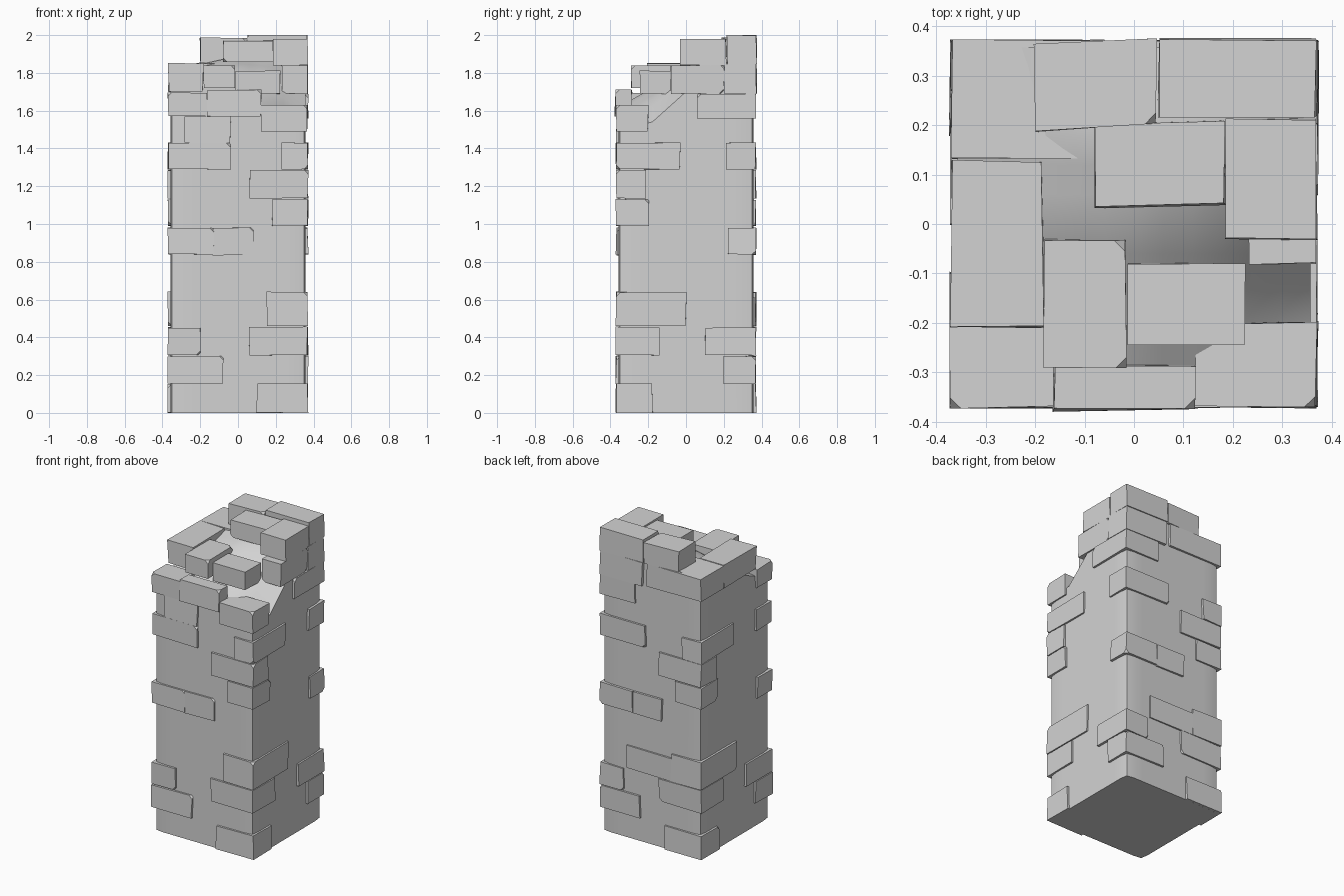
import bpy, bmesh, random
from mathutils import Vector

random.seed(4)
if "Cube" in bpy.data.objects:
    bpy.data.objects.remove(bpy.data.objects["Cube"], do_unlink=True)

stone = bpy.data.materials.new("grey stone")
stone.use_nodes = True
grey = (0.65, 0.65, 0.65, 1)
stone.diffuse_color = grey
stone.node_tree.nodes["Principled BSDF"].inputs["Base Color"].default_value = grey

CORE = 0.357   # half width of the pillar core
OUT = 0.37     # half width over the raised stones


def finish(bm, name):
    bmesh.ops.recalc_face_normals(bm, faces=bm.faces)
    mesh = bpy.data.meshes.new(name)
    bm.to_mesh(mesh)
    bm.free()
    mesh.materials.append(stone)
    obj = bpy.data.objects.new(name, mesh)
    bpy.context.collection.objects.link(obj)
    return obj


def block(name, xs, ys, zs, chips=1, skew=0.0):
    """Rough stone block with slightly uneven corners and a few chipped ones."""
    bm = bmesh.new()
    bmesh.ops.create_cube(bm, size=1)
    for v in bm.verts:
        x, y, z = (r[1] if c > 0 else r[0] for r, c in zip((xs, ys, zs), v.co))
        y += skew * (x - sum(xs) / 2)
        wobble = [random.uniform(-0.004, 0.004) for _ in range(2)]
        v.co = Vector((x + wobble[0], y + wobble[1], z + random.uniform(-0.002, 0.002)))
        v.co.z = min(2, max(0, v.co.z))
    picked = random.sample(list(bm.verts), chips)
    if picked:
        bmesh.ops.bevel(bm, geom=picked, offset=0.022, segments=1, affect='VERTICES')
    return finish(bm, name)


# Broken core: height of the top by row (front to back) and column (left to right)
heights = [
    (1.59, 1.62, 1.62, 1.56, 1.50),
    (1.66, 1.69, 1.72, 1.66, 1.54),
    (1.74, 1.80, 1.83, 1.80, 1.70),
    (1.80, 1.85, 1.89, 1.89, 1.84),
    (1.82, 1.86, 1.87, 1.88, 1.86),
]


def top_height(x, y):
    u, v = ((c / CORE + 1) * 2 for c in (x, y))
    i, j = min(3, max(0, int(u))), min(3, max(0, int(v)))
    fu, fv = u - i, v - j
    low = heights[j][i] * (1 - fu) + heights[j][i + 1] * fu
    high = heights[j + 1][i] * (1 - fu) + heights[j + 1][i + 1] * fu
    return low * (1 - fv) + high * fv


bm = bmesh.new()
bmesh.ops.create_grid(bm, x_segments=12, y_segments=12, size=CORE)
for v in bm.verts:
    v.co.z = top_height(v.co.x, v.co.y)
    if min(abs(v.co.x), abs(v.co.y)) > CORE - 0.01:
        v.co.x *= 0.98
        v.co.y *= 0.98
rim = [e for e in bm.edges if e.is_boundary]
sides = bmesh.ops.extrude_edge_only(bm, edges=rim)["geom"]
for v in sides:
    if isinstance(v, bmesh.types.BMVert):
        v.co.z = 0
bmesh.ops.holes_fill(bm, edges=[e for e in bm.edges if e.is_boundary], sides=0)
core = finish(bm, "pillar_core")
bpy.context.view_layer.objects.active = core
core.select_set(True)
bpy.ops.object.shade_smooth_by_angle(angle=0.6)
core.select_set(False)


# Corner stones, repeated on opposite corners: bottom, top, reach along x, reach along y
def corner_stones(name, sx, sy, rows):
    for n, (z0, z1, a, b) in enumerate(rows):
        xs = sorted((sx * OUT, sx * (OUT - a)))
        ys = sorted((sy * OUT, sy * (OUT - b)))
        block(f"{name}_{n + 1}", xs, ys, (z0, z1))


long_rows = [
    (0.0, 0.155, 0.27, 0.19),
    (0.305, 0.455, 0.31, 0.23),
    (0.46, 0.64, 0.22, 0.37),
    (0.99, 1.13, 0.19, 0.17),
    (1.135, 1.285, 0.31, 0.16),
    (1.29, 1.43, 0.14, 0.34),
]
short_rows = [
    (0.155, 0.3, 0.29, 0.17),
    (0.305, 0.45, 0.17, 0.27),
    (0.84, 0.98, 0.24, 0.15),
    (1.29, 1.43, 0.33, 0.16),
]
corner_stones("front_left_image_corner", -1, -1, short_rows)
corner_stones("back_right_image_corner", 1, 1, short_rows)
corner_stones("front_near_corner", 1, -1, long_rows)
corner_stones("back_near_corner", -1, 1, long_rows)

# Stones set in the middle of the faces
for name, s in (("front", -1), ("back", 1)):
    ys = sorted((s * (OUT - 0.002), s * 0.3))
    mid = sorted((s * 0.13, s * -0.08))
    block(name + "_face_stone", mid, ys, (0.835, 0.98))
block("front_upper_face_stone", (-0.28, -0.04), (-0.368, -0.28), (1.43, 1.57))
block("back_lower_face_stone", (-0.17, 0.18), (0.3, 0.368), (0.46, 0.61))

# Crumbling crown courses: x range, y range, z range, chips, skew
crown = {
    "crown_back_right": ((0.05, 0.368), (0.215, 0.373), (1.85, 2.0), 0, 0),
    "crown_back_middle": ((-0.2, 0.043), (0.195, 0.373), (1.85, 1.985), 1, 0.05),
    "crown_centre": ((-0.077, 0.183), (0.037, 0.203), (1.86, 1.97), 1, 0.04),
    "crown_right_side": ((0.188, 0.368), (-0.03, 0.212), (1.84, 1.98), 1, 0),
    "crown_left_side": ((-0.368, -0.185), (-0.208, 0.128), (1.7, 1.85), 0, 0),
    "crown_back_left": ((-0.37, 0.03), (0.13, 0.372), (1.7, 1.85), 0, 0),
    "crown_inner_left": ((-0.18, -0.015), (-0.288, -0.03), (1.72, 1.84), 2, 0),
    "crown_inner_front": ((-0.012, 0.225), (-0.243, -0.08), (1.69, 1.81), 0, 0),
    "crown_right_ledge": ((0.23, 0.365), (-0.08, 0.2), (1.69, 1.84), 2, 0),
    "crown_back_ledge": ((0.06, 0.37), (0.2, 0.372), (1.69, 1.848), 0, 0),
    "ledge_back_right": ((0.12, 0.37), (0.06, 0.37), (1.56, 1.69), 1, 0),
    "ledge_front_left": ((-0.37, -0.165), (-0.37, -0.21), (1.57, 1.695), 1, 0),
    "ledge_front_middle": ((-0.162, 0.122), (-0.376, -0.285), (1.57, 1.71), 2, 0),
    "ledge_front_right": ((0.125, 0.368), (-0.37, -0.2), (1.49, 1.63), 1, 0),
}
for name, spec in crown.items():
    block(name, *spec)
